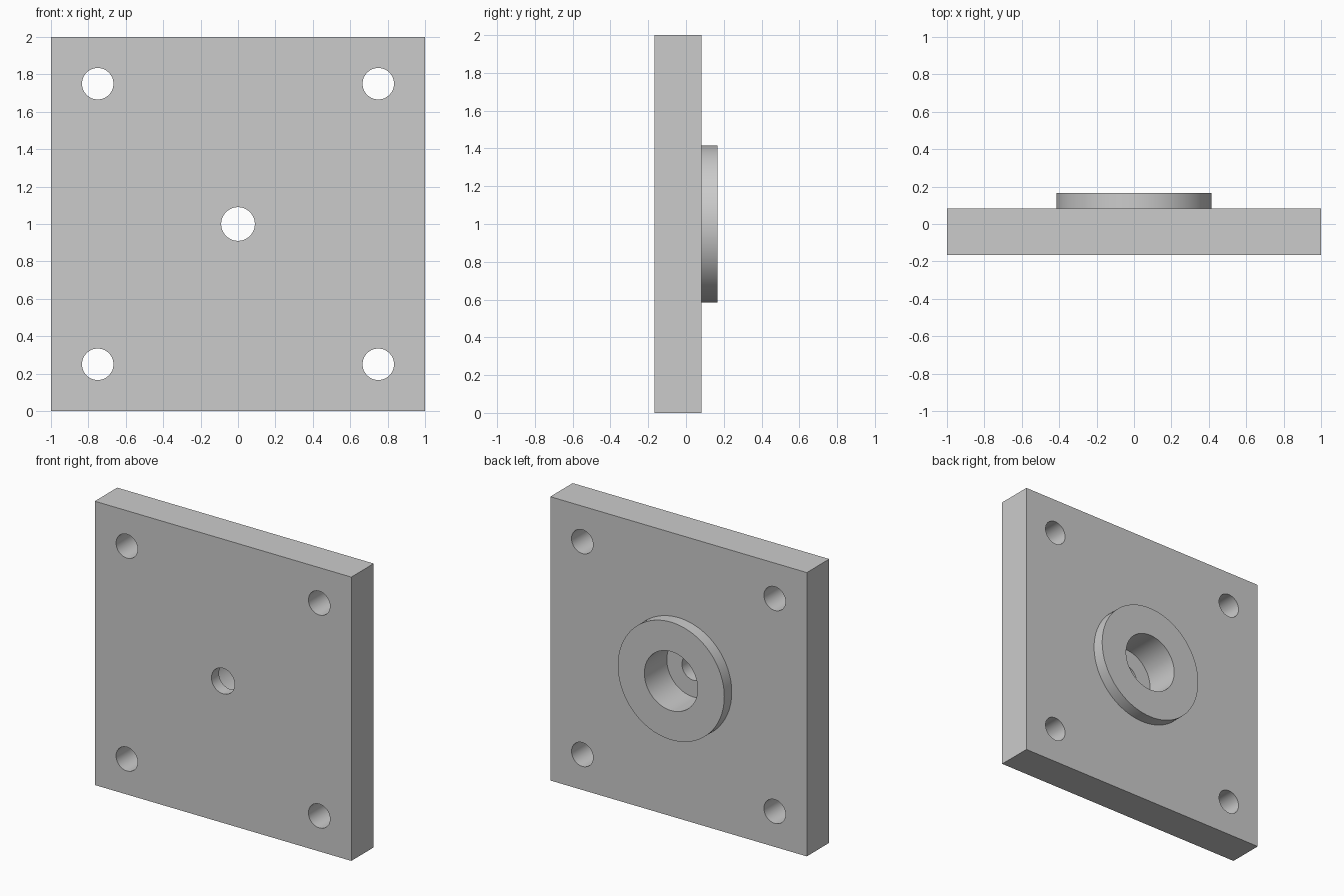
import bpy
import math

if "Cube" in bpy.data.objects:
    bpy.data.objects.remove(bpy.data.objects["Cube"])

FRONT, BACK, BOSS_END = -1 / 6, 1 / 12, 1 / 6   # y levels of the plate faces and boss face
FLOOR = -1 / 12                                 # bottom of the counterbore


def cylinder_y(name, x, z, radius, y0, y1, sides=96):
    """Cylinder lying along y between two levels."""
    bpy.ops.mesh.primitive_cylinder_add(
        vertices=sides, radius=radius, depth=y1 - y0,
        location=(x, (y0 + y1) / 2, z), rotation=(math.pi / 2, 0, 0))
    obj = bpy.context.object
    obj.name = name
    return obj


def combine(target, tool, operation):
    """Apply a boolean and discard the tool object."""
    tool.hide_render = True
    mod = target.modifiers.new(operation.title(), 'BOOLEAN')
    mod.operation = operation
    mod.solver = 'EXACT'
    mod.object = tool
    bpy.context.view_layer.objects.active = target
    bpy.ops.object.modifier_apply(modifier=mod.name)
    bpy.data.objects.remove(tool, do_unlink=True)


# Square plate
bpy.ops.mesh.primitive_cube_add(size=1, location=(0, (FRONT + BACK) / 2, 1))
plate = bpy.context.object
plate.name = "mounting_plate"
plate.scale = (2, BACK - FRONT, 2)
bpy.ops.object.transform_apply(location=True, rotation=True, scale=True)

# Raised round boss on the back
combine(plate, cylinder_y("boss", 0, 1, 0.415, 0, BOSS_END), 'UNION')

# Stepped centre bore: wide from the back, narrow through the front
combine(plate, cylinder_y("counterbore", 0, 1, 0.208, FLOOR, 0.3), 'DIFFERENCE')
combine(plate, cylinder_y("centre_hole", 0, 1, 0.09, -0.3, 0.3, 64), 'DIFFERENCE')

# Four corner bolt holes
for x in (-0.75, 0.75):
    for z in (0.25, 1.75):
        combine(plate, cylinder_y("bolt_hole", x, z, 0.084, -0.3, 0.3, 64), 'DIFFERENCE')

# Smooth round walls, sharp edges
bpy.ops.object.select_all(action='DESELECT')
plate.select_set(True)
bpy.context.view_layer.objects.active = plate
bpy.ops.object.shade_smooth_by_angle(angle=math.radians(30))
